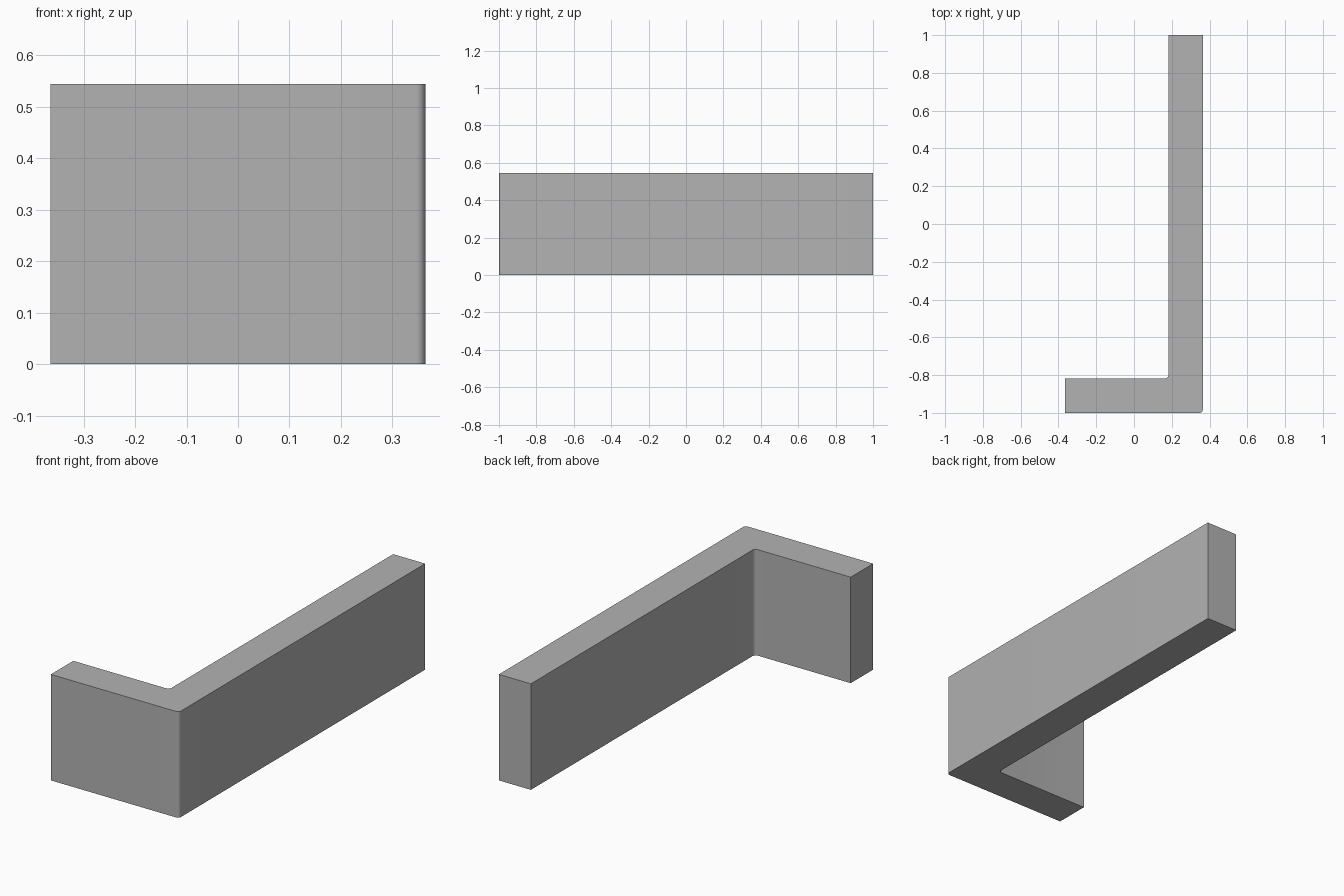
import bpy
import bmesh
from math import pi, sin, cos

if "Cube" in bpy.data.objects:
    bpy.data.objects.remove(bpy.data.objects["Cube"], do_unlink=True)

HALF_X, HALF_Y, HEIGHT = 0.364, 1.0, 0.545
WALL = 0.182
RADIUS = 0.018

# Plain grey material
grey = bpy.data.materials.new("plain_grey")
grey.use_nodes = True
colour = (0.45, 0.45, 0.45, 1)
grey.diffuse_color = colour
grey.node_tree.nodes["Principled BSDF"].inputs["Base Color"].default_value = colour


def arc(cx, cy, start, end, steps=8):
    """Points of a rounded corner around a centre."""
    angles = [start + (end - start) * i / steps for i in range(steps + 1)]
    return [(cx + RADIUS * cos(a), cy + RADIUS * sin(a)) for a in angles]


# L-shaped outline, counter-clockwise, with rounded outer and inner bends
inner_x, inner_y = HALF_X - WALL, -HALF_Y + WALL
outline = [(-HALF_X, -HALF_Y)]
outline += arc(HALF_X - RADIUS, -HALF_Y + RADIUS, -pi / 2, 0)
outline += [(HALF_X, HALF_Y), (inner_x, HALF_Y)]
outline += arc(inner_x - RADIUS, inner_y + RADIUS, 0, -pi / 2)
outline += [(-HALF_X, inner_y)]

# Extrude the outline to full height
bm = bmesh.new()
base = bm.faces.new([bm.verts.new((x, y, 0)) for x, y in outline])
top = bmesh.ops.extrude_face_region(bm, geom=[base], use_keep_orig=True)
verts = [v for v in top["geom"] if isinstance(v, bmesh.types.BMVert)]
bmesh.ops.translate(bm, verts=verts, vec=(0, 0, HEIGHT))
bmesh.ops.recalc_face_normals(bm, faces=bm.faces)

mesh = bpy.data.meshes.new("corner_wall")
bm.to_mesh(mesh)
bm.free()
mesh.materials.append(grey)
wall = bpy.data.objects.new("corner_wall", mesh)
bpy.context.collection.objects.link(wall)

# Smooth bends, sharp edges elsewhere
bpy.ops.object.select_all(action="DESELECT")
wall.select_set(True)
bpy.context.view_layer.objects.active = wall
bpy.ops.object.shade_smooth_by_angle(angle=pi / 6)
